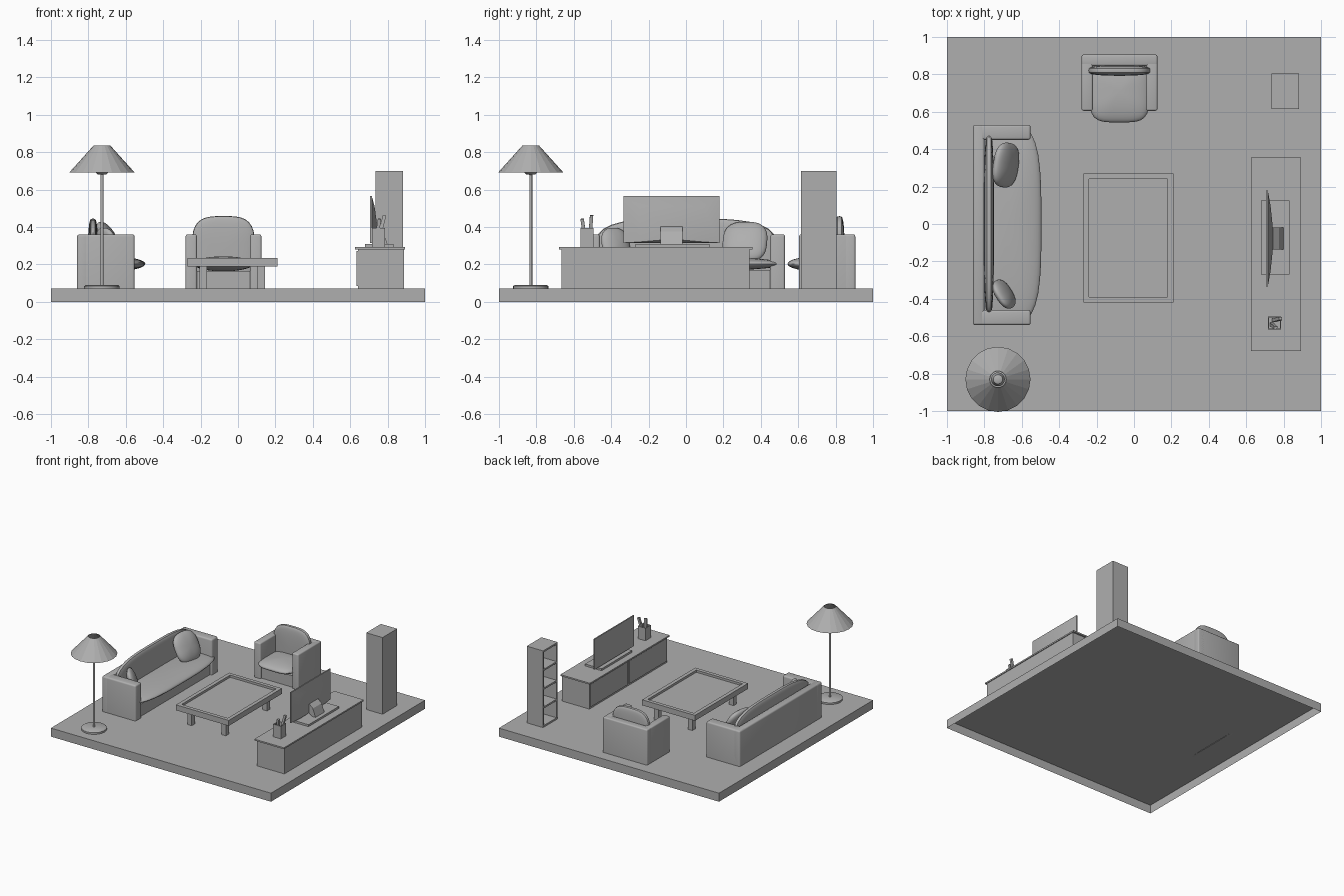
import bpy, bmesh, math
from mathutils import Matrix, Vector, Euler

if "Cube" in bpy.data.objects:
    bpy.data.objects.remove(bpy.data.objects["Cube"], do_unlink=True)

grey = bpy.data.materials.new("plain grey")
grey.use_nodes = True
COLOUR = (0.43, 0.43, 0.43, 1)
grey.diffuse_color = COLOUR
grey.node_tree.nodes["Principled BSDF"].inputs["Base Color"].default_value = COLOUR

FLOOR = 0.07


def finish(name, bm, smooth=False, closed=True):
    if closed:
        bmesh.ops.recalc_face_normals(bm, faces=bm.faces[:])
    mesh = bpy.data.meshes.new(name)
    bm.to_mesh(mesh)
    bm.free()
    mesh.materials.append(grey)
    obj = bpy.data.objects.new(name, mesh)
    bpy.context.collection.objects.link(obj)
    if smooth:
        bpy.ops.object.select_all(action='DESELECT')
        obj.select_set(True)
        bpy.context.view_layer.objects.active = obj
        bpy.ops.object.shade_smooth_by_angle(angle=math.radians(40))
    return obj


def box(name, x, y, z, bevel=0.0, recess=None, open_bottom=False):
    """Box from (min, max) ranges; recess = (border, depth) sinks the top."""
    bm = bmesh.new()
    bmesh.ops.create_cube(bm, size=1)
    for v in bm.verts:
        v.co = Vector([(r[0] + r[1]) / 2 + c * (r[1] - r[0]) for r, c in zip((x, y, z), v.co)])
    bm.normal_update()
    if recess:
        top = max(bm.faces, key=lambda f: f.normal.z)
        bmesh.ops.inset_region(bm, faces=[top], thickness=recess[0])
        new = bmesh.ops.extrude_discrete_faces(bm, faces=[top])["faces"][0]
        bmesh.ops.translate(bm, vec=(0, 0, -recess[1]), verts=new.verts[:])
    if bevel:
        raised = [e for e in bm.edges if max(v.co.z for v in e.verts) > z[0] + 0.001]
        bmesh.ops.bevel(bm, geom=raised, offset=bevel, segments=3, profile=0.5, affect='EDGES')
    if open_bottom:
        bottom = min(bm.faces, key=lambda f: f.normal.z)
        bmesh.ops.delete(bm, geom=[bottom], context='FACES_ONLY')
    return finish(name, bm, bevel > 0, not open_bottom)


def cushion(name, centre, half, power=3.5, rot=(0, 0, 0), fullness=1.0):
    """Pillow: rounded-rectangle outline in local xy; lower fullness exponent = blunter rim."""
    bm = bmesh.new()
    bmesh.ops.create_uvsphere(bm, u_segments=48, v_segments=20, radius=1)
    for v in bm.verts:
        r = math.hypot(v.co.x, v.co.y)
        if r > 1e-5:
            cx, cy = v.co.x / r, v.co.y / r
            k = r / (abs(cx) ** power + abs(cy) ** power) ** (1 / power)
            v.co.x, v.co.y = cx * k, cy * k
        v.co.z = math.copysign(abs(v.co.z) ** fullness, v.co.z)
        v.co = Vector(a * b for a, b in zip(v.co, half))
    bm.transform(Matrix.Translation(centre) @ Euler([math.radians(a) for a in rot]).to_matrix().to_4x4())
    return finish(name, bm, True)


def lathe(name, centre, profile, sides, smooth=False):
    bm = bmesh.new()
    pts = [bm.verts.new((r, 0, z)) for r, z in profile]
    edges = [bm.edges.new(p) for p in zip(pts, pts[1:])]
    bmesh.ops.spin(bm, geom=pts + edges, axis=(0, 0, 1), cent=(0, 0, 0),
                   steps=sides, angle=math.tau)
    bmesh.ops.remove_doubles(bm, verts=bm.verts[:], dist=0.0001)
    bm.transform(Matrix.Translation(centre))
    return finish(name, bm, smooth)


# Floor platform, hollow underneath
box("floor", (-1, 1), (-1, 1), (0, FLOOR), open_bottom=True)

# Sofa, facing +x
box("sofa_back", (-.86, -.80), (-.54, .53), (FLOOR, .36), .012)
box("sofa_base", (-.85, -.57), (-.47, .46), (FLOOR, .17))
for side, y in (("right", (-.54, -.46)), ("left", (.45, .53))):
    box(f"sofa_{side}_arm", (-.86, -.553), y, (FLOOR, .36), .012)
cushion("sofa_seat", (-.675, 0, .203), (.18, .53, .04))
cushion("sofa_back_cushion", (-.775, 0, .255), (.19, .49, .028), rot=(0, 90, 0), fullness=.5)
cushion("large_pillow", (-.685, .315, .32), (.12, .12, .043), 2.8, (0, 62, -8))
cushion("small_pillow", (-.695, -.375, .30), (.1, .085, .035), 2.6, (0, 72, 32))

# Armchair, facing the front
box("armchair_back", (-.28, .125), (.845, .905), (FLOOR, .36), .01)
box("armchair_base", (-.23, .075), (.62, .89), (FLOOR, .165))
for side, x in (("right", (-.28, -.22)), ("left", (.065, .125))):
    box(f"armchair_{side}_arm", x, (.605, .905), (FLOOR, .36), .01)
cushion("armchair_seat", (-.078, .708, .203), (.16, .165, .04), 4)
cushion("armchair_back_cushion", (-.078, .82, .28), (.168, .178, .028), 3.4, (90, 0, 0), .5)

# Coffee table with a recessed top
box("table_top", (-.27, .21), (-.42, .27), (.19, .235), recess=(.043, .018))
for x in (-.185, .125):
    for y in (-.345, .19):
        box("table_leg", (x - .02, x + .02), (y - .02, y + .02), (FLOOR, .19))

# Low cabinet with two doors on the side facing the sofa
box("cabinet_body", (.64, .887), (-.665, .34), (FLOOR, .28))
box("cabinet_top", (.625, .893), (-.68, .355), (.28, .292))
for y in (-.66, -.155):
    box("cabinet_door", (.634, .642), (y, y + .49), (.085, .272))

# Television: flat screen with a domed tapering back
bm = bmesh.new()
loops = []
for x, y0, y1, z0, z1 in ((.705, -.335, .18, .315, .565), (.715, -.335, .18, .315, .565),
                          (.73, -.25, .095, .32, .51), (.742, -.135, -.02, .33, .42)):
    loops.append([bm.verts.new((x, y, z)) for y, z in ((y0, z0), (y1, z0), (y1, z1), (y0, z1))])
for a, b in zip(loops, loops[1:]):
    for i in range(4):
        j = (i + 1) % 4
        bm.faces.new((a[i], a[j], b[j], b[i]))
bm.faces.new(loops[0])
bm.faces.new(loops[-1])
finish("television", bm, True)
box("television_base", (.68, .83), (-.27, .125), (.292, .308))
bm = bmesh.new()
neck = [bm.verts.new((x, -.135, z)) for x, z in
        ((.735, .33), (.775, .305), (.8, .305), (.775, .375), (.735, .41))]
ext = bmesh.ops.extrude_face_region(bm, geom=[bm.faces.new(neck)])["geom"]
bmesh.ops.translate(bm, vec=(0, .115, 0), verts=[g for g in ext if isinstance(g, bmesh.types.BMVert)])
finish("television_neck", bm)

# Pen pot
box("pen_pot", (.715, .785), (-.565, -.495), (.292, .395), recess=(.008, .09))
for x, y, z, tx, ty in ((.765, -.51, .39, -4, 14), (.745, -.545, .37, 8, 9)):
    pen = box("pen", (-.009, .009), (-.009, .009), (-.075, .075))
    pen.location = (x, y, z)
    pen.rotation_euler = (math.radians(tx), math.radians(ty), 0)

# Open bookshelf, facing the sofa
box("shelf_back", (.865, .883), (.615, .805), (FLOOR, .70))
for y in (.615, .79):
    box("shelf_side", (.735, .883), (y, y + .015), (FLOOR, .70))
for i in range(5):
    z = FLOOR + i * .154
    box("shelf_board", (.735, .883), (.615, .805), (z, z + .014))

# Floor lamp
spot = (-.727, -.83, 0)
lathe("lamp_base", spot, [(0, FLOOR), (.095, FLOOR), (.095, .084), (.085, .09), (0, .09)], 24, True)
lathe("lamp_pole", spot, [(0, .085), (.008, .085), (.008, .69), (0, .69)], 16, True)
lathe("lamp_bulb", spot, [(0, .678), (.025, .682), (.037, .695), (.037, .75), (.025, .79), (0, .8)], 16, True)
lathe("lamp_shade", spot, [(.174, .692), (.045, .835), (.042, .835), (.171, .692), (.174, .692)], 20)
